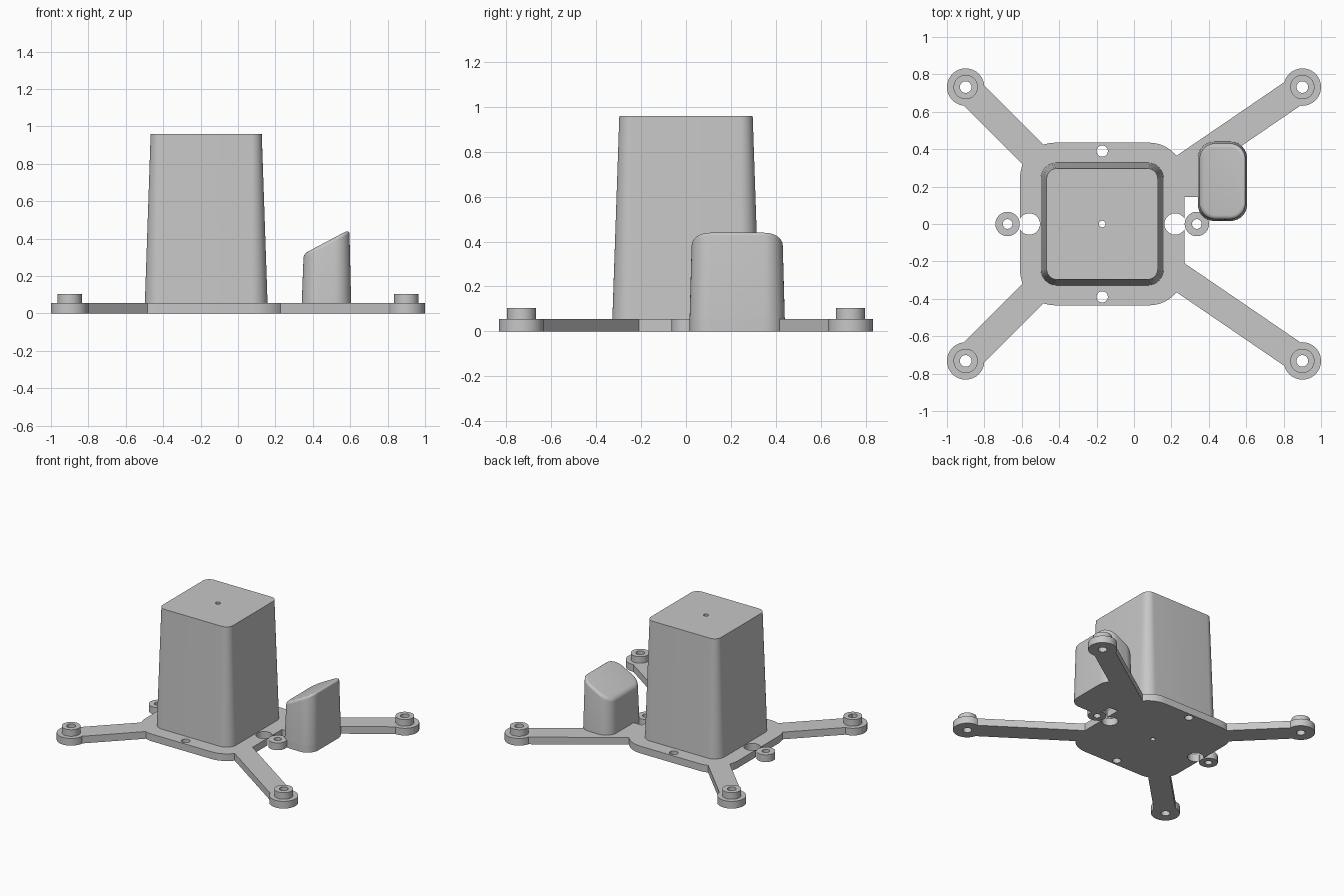
import bpy, bmesh, math
from mathutils import Vector

if "Cube" in bpy.data.objects:
    bpy.data.objects.remove(bpy.data.objects["Cube"], do_unlink=True)

PLATE = 0.055          # base thickness
CX = -0.17             # centre of the tower and the base plate

grey = bpy.data.materials.new("plain grey")
grey.use_nodes = True
colour = (0.57, 0.57, 0.57, 1)
grey.diffuse_color = colour
grey.node_tree.nodes["Principled BSDF"].inputs["Base Color"].default_value = colour


def rounded_rect(cx, cy, hx, hy, r, steps=10):
    """Outline of a rounded rectangle, counter-clockwise."""
    pts = []
    for i, (sx, sy) in enumerate(((1, 1), (-1, 1), (-1, -1), (1, -1))):
        for k in range(steps + 1):
            a = math.pi / 2 * (i + k / steps)
            pts.append((cx + sx * (hx - r) + r * math.cos(a),
                        cy + sy * (hy - r) + r * math.sin(a)))
    return pts


def circle(cx, cy, r, n=48):
    return [(cx + r * math.cos(2 * math.pi * k / n),
             cy + r * math.sin(2 * math.pi * k / n)) for k in range(n)]


def loft(name, rings):
    """Closed solid through rings of 3D points."""
    bm = bmesh.new()
    loops = [[bm.verts.new(p) for p in ring] for ring in rings]
    n = len(loops[0])
    for lo, hi in zip(loops, loops[1:]):
        for k in range(n):
            bm.faces.new((lo[k], lo[(k + 1) % n], hi[(k + 1) % n], hi[k]))
    bm.faces.new(loops[0][::-1])
    bm.faces.new(loops[-1])
    bmesh.ops.recalc_face_normals(bm, faces=bm.faces)
    mesh = bpy.data.meshes.new(name)
    bm.to_mesh(mesh)
    bm.free()
    mesh.materials.append(grey)
    ob = bpy.data.objects.new(name, mesh)
    bpy.context.collection.objects.link(ob)
    return ob


def prism(name, outline, z0, z1):
    return loft(name, [[(x, y, z) for x, y in outline] for z in (z0, z1)])


def combine(target, other, operation):
    """Apply a boolean and discard the helper."""
    mod = target.modifiers.new("combine", 'BOOLEAN')
    mod.operation = operation
    mod.solver = 'EXACT'
    mod.object = other
    bpy.context.view_layer.objects.active = target
    bpy.ops.object.modifier_apply(modifier=mod.name)
    bpy.data.objects.remove(other, do_unlink=True)


def drill(target, x, y, r):
    combine(target, prism("drill", circle(x, y, r), -0.1, 1.2), 'DIFFERENCE')


# Base plate with four arms, round feet and raised bosses
base = prism("base_plate", rounded_rect(CX, 0, 0.44, 0.435, 0.19), 0, PLATE)
feet = [(sx * 0.9, sy * 0.732) for sx in (-1, 1) for sy in (-1, 1)]
for x, y in feet:
    tip = Vector((x, y))
    if x < 0:
        along = Vector((1, -math.copysign(1, y))).normalized()
    else:
        along = Vector((-0.826, -math.copysign(0.564, y)))
    root = tip + along * (0.68 if x < 0 else 0.95)
    side = Vector((-along.y, along.x)) * 0.076
    arm = [tuple(p) for p in (tip - side, root - side, root + side, tip + side)]
    combine(base, prism("arm", arm, 0, PLATE), 'UNION')
    combine(base, prism("foot", circle(x, y, 0.1), 0, PLATE), 'UNION')
    combine(base, prism("boss", circle(x, y, 0.065), 0.01, 0.105), 'UNION')

# Pad under the small block and the bridge that joins it to the plate
combine(base, prism("pad", rounded_rect(0.473, 0.228, 0.132, 0.212, 0.09), 0, PLATE), 'UNION')
combine(base, prism("bridge", rounded_rect(0.3, 0.23, 0.12, 0.085, 0.001, 1), 0, PLATE), 'UNION')

# Holes through the base
for x, y in feet:
    drill(base, x, y, 0.031)
for s in (-1, 1):
    drill(base, CX, s * 0.39, 0.03)
    drill(base, CX + s * 0.39, 0, 0.057)
drill(base, CX, 0, 0.018)

# Small ring tabs at the plate's sides
tabs = []
for s, word in ((-1, "right"), (1, "left")):
    x = CX + s * 0.506
    tab = prism(word + "_ring_tab", circle(x, 0, 0.065), 0, PLATE)
    drill(tab, x, 0, 0.026)
    tabs.append(tab)

# Tapered tower with a narrow bore
tower = loft("tower", [
    [(x, y, z) for x, y in rounded_rect(CX, 0, hx, hx, r)]
    for z, hx, r in ((PLATE, 0.328, 0.085), (0.96, 0.297, 0.055))])
drill(tower, CX, 0, 0.018)

# Tapered block with a sloping, softly rounded top
FILLET = 0.022


def block_ring(inset, drop):
    ring = rounded_rect(0.473, 0.228, 0.123 - inset, 0.203 - inset, 0.085 - inset)
    return [(x, y, 0.383 + 0.53 * (x - 0.473) - drop) for x, y in ring]


rings = [[(x, y, PLATE) for x, y in rounded_rect(0.473, 0.228, 0.132, 0.212, 0.09)]]
for k in range(6):
    a = math.pi / 2 * k / 5
    rings.append(block_ring(FILLET * (1 - math.cos(a)), FILLET * (1 - math.sin(a))))
block = loft("sloped_block", rings)

# Smooth curved walls, keep crisp edges
bpy.ops.object.select_all(action='DESELECT')
for ob in [base, tower, block] + tabs:
    ob.select_set(True)
bpy.context.view_layer.objects.active = base
bpy.ops.object.shade_smooth_by_angle(angle=math.radians(30))
